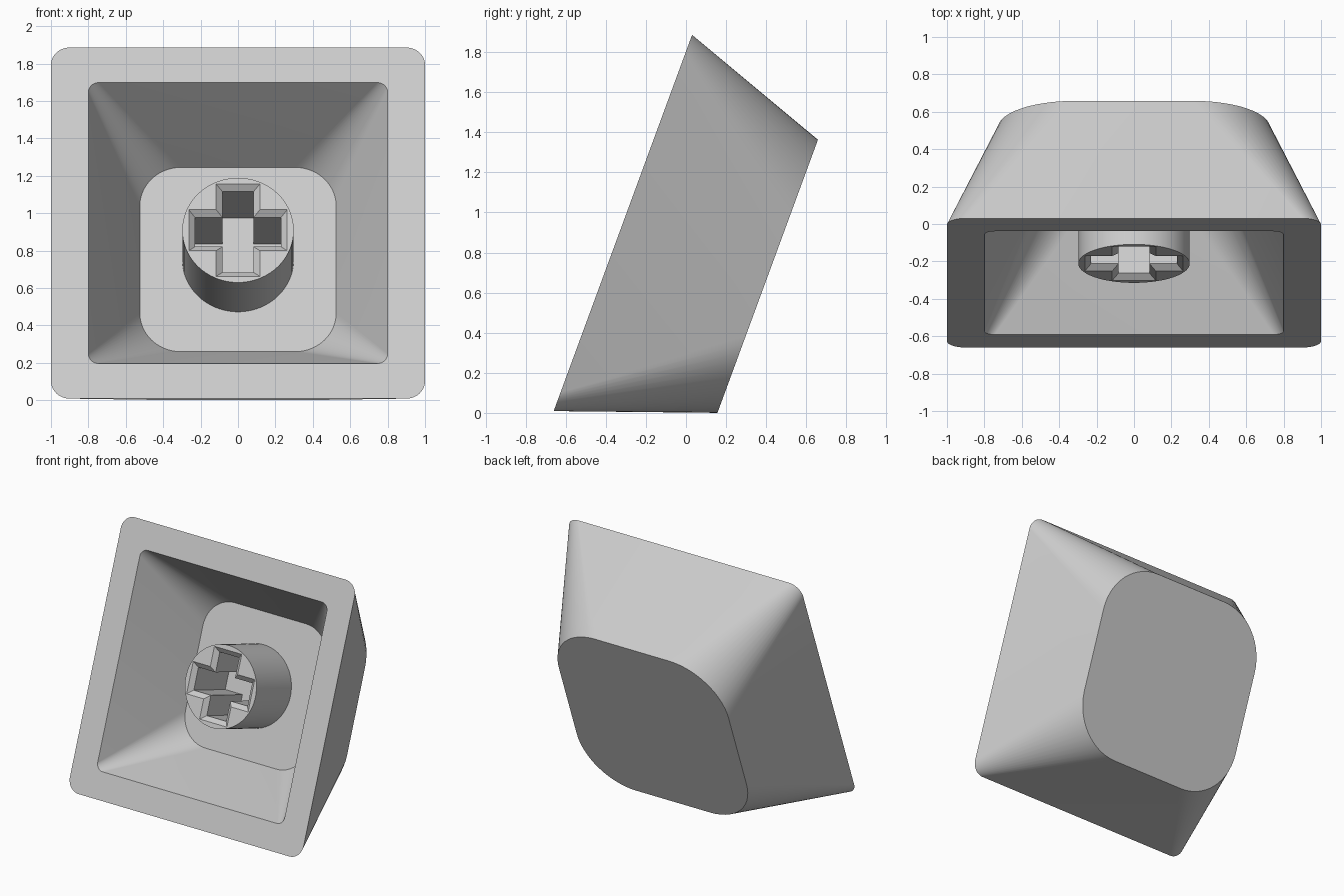
import bpy, bmesh
from math import radians, sin, cos, pi

if "Cube" in bpy.data.objects:
    bpy.data.objects.remove(bpy.data.objects["Cube"], do_unlink=True)

mat = bpy.data.materials.new("light grey plastic")
mat.use_nodes = True
colour = (0.6, 0.6, 0.6, 1)
mat.diffuse_color = colour
mat.node_tree.nodes["Principled BSDF"].inputs["Base Color"].default_value = colour

STEPS = 14


def rounded_square(half, radius):
    """Outline of a square with rounded corners."""
    points = []
    for k, (sx, sy) in enumerate([(1, 1), (-1, 1), (-1, -1), (1, -1)]):
        for i in range(STEPS + 1):
            a = (k + i / STEPS) * pi / 2
            points.append((sx * (half - radius) + radius * cos(a),
                           sy * (half - radius) + radius * sin(a)))
    return points


def cross(length, width):
    """Outline of a plus sign, given half length and half width of its arms."""
    arm = [(length, -width), (length, width), (width, width)]
    points = []
    for k in range(4):
        c, s = round(cos(k * pi / 2)), round(sin(k * pi / 2))
        points += [(x * c - y * s, x * s + y * c) for x, y in arm]
    return points


def ring(bm, outline, depth):
    return [bm.verts.new((x, y, -depth)) for x, y in outline]


def bridge(bm, a, b):
    n = len(a)
    for i in range(n):
        j = (i + 1) % n
        bm.faces.new((a[i], a[j], b[j], b[i]))


def loop_edges(bm, loop):
    edges = []
    for a, b in zip(loop, loop[1:] + loop[:1]):
        edges.append(bm.edges.get((a, b)) or bm.edges.new((a, b)))
    return edges


def finish(bm, name):
    """Turn the mesh into an object, tipped up with its opening to the front."""
    bmesh.ops.recalc_face_normals(bm, faces=bm.faces)
    mesh = bpy.data.meshes.new(name)
    bm.to_mesh(mesh)
    bm.free()
    mesh.materials.append(mat)
    obj = bpy.data.objects.new(name, mesh)
    bpy.context.collection.objects.link(obj)
    obj.location = (0, -0.315, 0.9475)
    obj.rotation_euler = (radians(69.8), 0, 0)
    bpy.ops.object.select_all(action='DESELECT')
    obj.select_set(True)
    bpy.context.view_layer.objects.active = obj
    bpy.ops.object.shade_smooth_by_angle(angle=radians(30))
    return obj


# Hollow cap: flat top, sloping walls, flat rim, tapered cavity
bm = bmesh.new()
rings = [ring(bm, rounded_square(half, radius), depth) for half, radius, depth in [
    (0.726, 0.41, 0.77), (1.0, 0.1, 0), (0.8, 0.055, 0), (0.525, 0.22, 0.565)]]
for a, b in zip(rings, rings[1:]):
    bridge(bm, a, b)
bm.faces.new(rings[0])
bm.faces.new(rings[-1])
finish(bm, "cap_shell")

# Round stem with a chamfered cross-shaped socket
bm = bmesh.new()
circle = [(0.298 * cos(i * pi / 36), 0.298 * sin(i * pi / 36)) for i in range(72)]
foot, lip = ring(bm, circle, 0.565), ring(bm, circle, 0.11)
bridge(bm, foot, lip)
socket = [ring(bm, cross(length, width), depth) for length, width, depth in [
    (0.263, 0.117, 0.11), (0.23, 0.083, 0.14), (0.23, 0.083, 0.55)]]
for a, b in zip(socket, socket[1:]):
    bridge(bm, a, b)
bm.faces.new(socket[-1])
bmesh.ops.triangle_fill(bm, use_beauty=True,
                        edges=loop_edges(bm, lip) + loop_edges(bm, socket[0]))
finish(bm, "stem")
